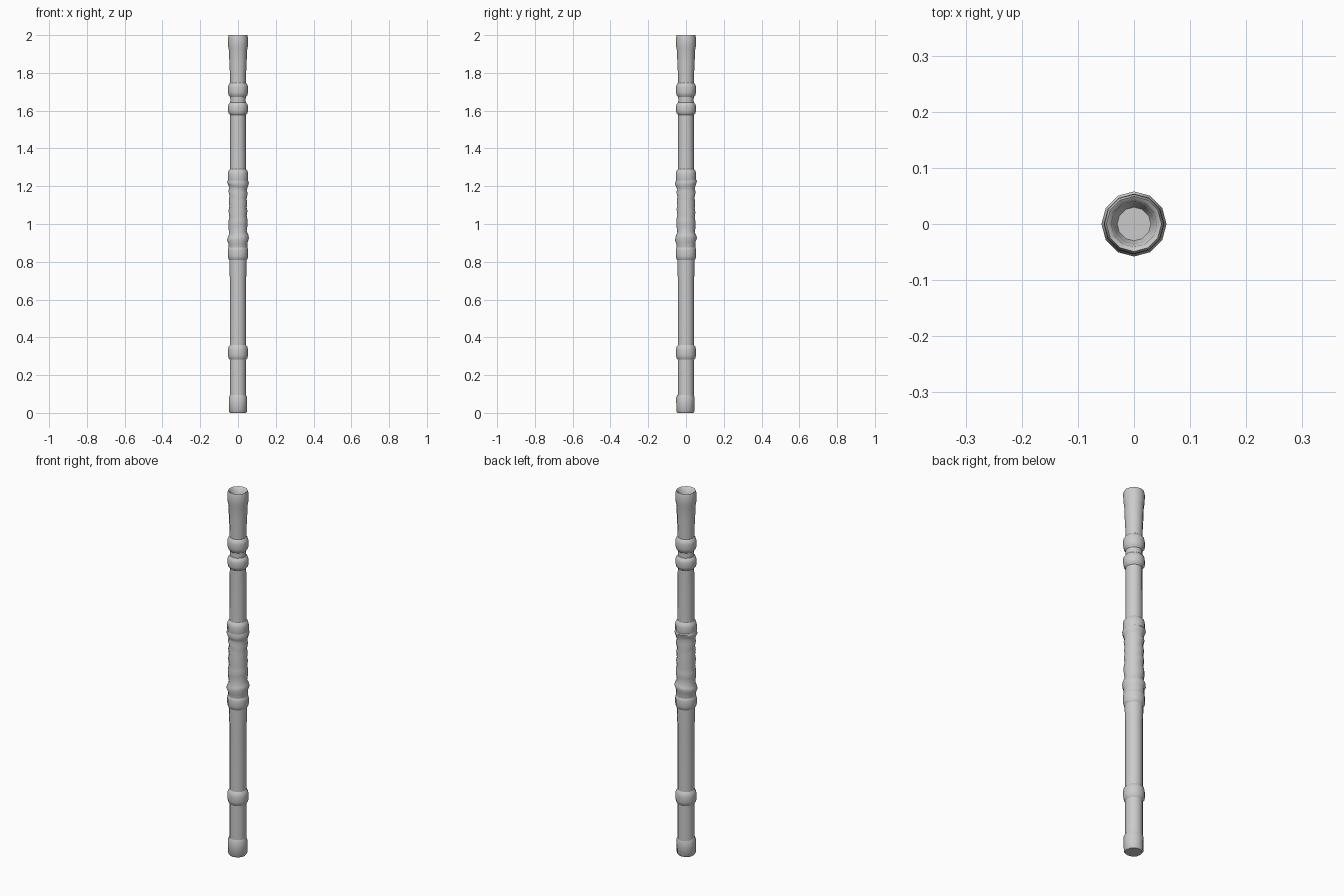
import bpy, bmesh, math

if "Cube" in bpy.data.objects:
    bpy.data.objects.remove(bpy.data.objects["Cube"])

SIDES = 12

grey = bpy.data.materials.new("plain_grey")
grey.use_nodes = True
colour = (0.6, 0.6, 0.6, 1)
grey.diffuse_color = colour
for node in grey.node_tree.nodes:
    if node.type == "BSDF_PRINCIPLED":
        node.inputs["Base Color"].default_value = colour


def lathe(name, profile, tilt=None, shift_y=0.0, cap_start=False, cap_end=False):
    """Turn (height, radius) pairs around z; tilt(angle, index) moves a ring point up or down."""
    bm = bmesh.new()
    rings = []
    for index, (height, radius) in enumerate(profile):
        ring = []
        for side in range(SIDES):
            angle = math.tau * side / SIDES
            lift = tilt(angle, index) if tilt else 0
            ring.append(bm.verts.new((radius * math.cos(angle),
                                      radius * math.sin(angle) + shift_y,
                                      height + lift)))
        rings.append(ring)
    for low, high in zip(rings, rings[1:]):
        for side in range(SIDES):
            after = (side + 1) % SIDES
            bm.faces.new((low[side], low[after], high[after], high[side]))
    if cap_start:
        bm.faces.new(rings[0][::-1])
    if cap_end:
        bm.faces.new(rings[-1])
    mesh = bpy.data.meshes.new(name)
    bm.to_mesh(mesh)
    bm.free()
    mesh.materials.append(grey)
    obj = bpy.data.objects.new(name, mesh)
    bpy.context.collection.objects.link(obj)
    bpy.ops.object.select_all(action="DESELECT")
    obj.select_set(True)
    bpy.context.view_layer.objects.active = obj
    bpy.ops.object.shade_smooth_by_angle(angle=math.radians(50))
    return obj


def collar(name, centre, half, radius):
    """Rounded band whose ends sink into the shaft."""
    lathe(name, [(centre - half * 1.5, 0.038), (centre - half, radius * 0.94),
                 (centre - half * 0.5, radius), (centre + half * 0.5, radius),
                 (centre + half, radius * 0.94), (centre + half * 1.5, 0.038)])


# Shaft, with a shallow bore in the flared top end
lathe("shaft", [(0.05, 0.043), (0.3, 0.043), (0.7, 0.043), (0.8, 0.046), (0.88, 0.046),
                (1.2, 0.044), (1.3, 0.042), (1.66, 0.041), (1.78, 0.042), (1.86, 0.046),
                (1.92, 0.048), (1.94, 0.052), (1.985, 0.053), (2.0, 0.049),
                (1.995, 0.041), (1.965, 0.036), (1.95, 0.03)], cap_end=True)

# Foot, closed underneath
lathe("foot", [(0, 0.042), (0.008, 0.048), (0.08, 0.049), (0.095, 0.043)],
      shift_y=-0.003, cap_start=True)

# Raised bands along the shaft
collar("lower_collar", 0.32, 0.03, 0.053)
collar("grip_lower_collar", 0.845, 0.03, 0.054)
collar("grip_upper_collar", 1.25, 0.03, 0.054)
collar("upper_collar_low", 1.61, 0.025, 0.053)
collar("upper_collar_high", 1.71, 0.028, 0.053)

# Wrapped grip with slanting folds
grip = [(0.86, 0.05), (0.9, 0.051), (0.92, 0.058), (0.935, 0.055), (0.955, 0.046),
        (0.99, 0.051), (1.02, 0.05), (1.04, 0.046), (1.07, 0.05), (1.09, 0.046),
        (1.12, 0.049), (1.14, 0.045), (1.17, 0.051), (1.185, 0.046),
        (1.205, 0.053), (1.22, 0.058), (1.235, 0.052)]


def fold_slant(angle, index):
    return 0.008 * math.sin(angle + index * 0.4) if 0 < index < len(grip) - 1 else 0


lathe("grip_wrap", grip, tilt=fold_slant)
